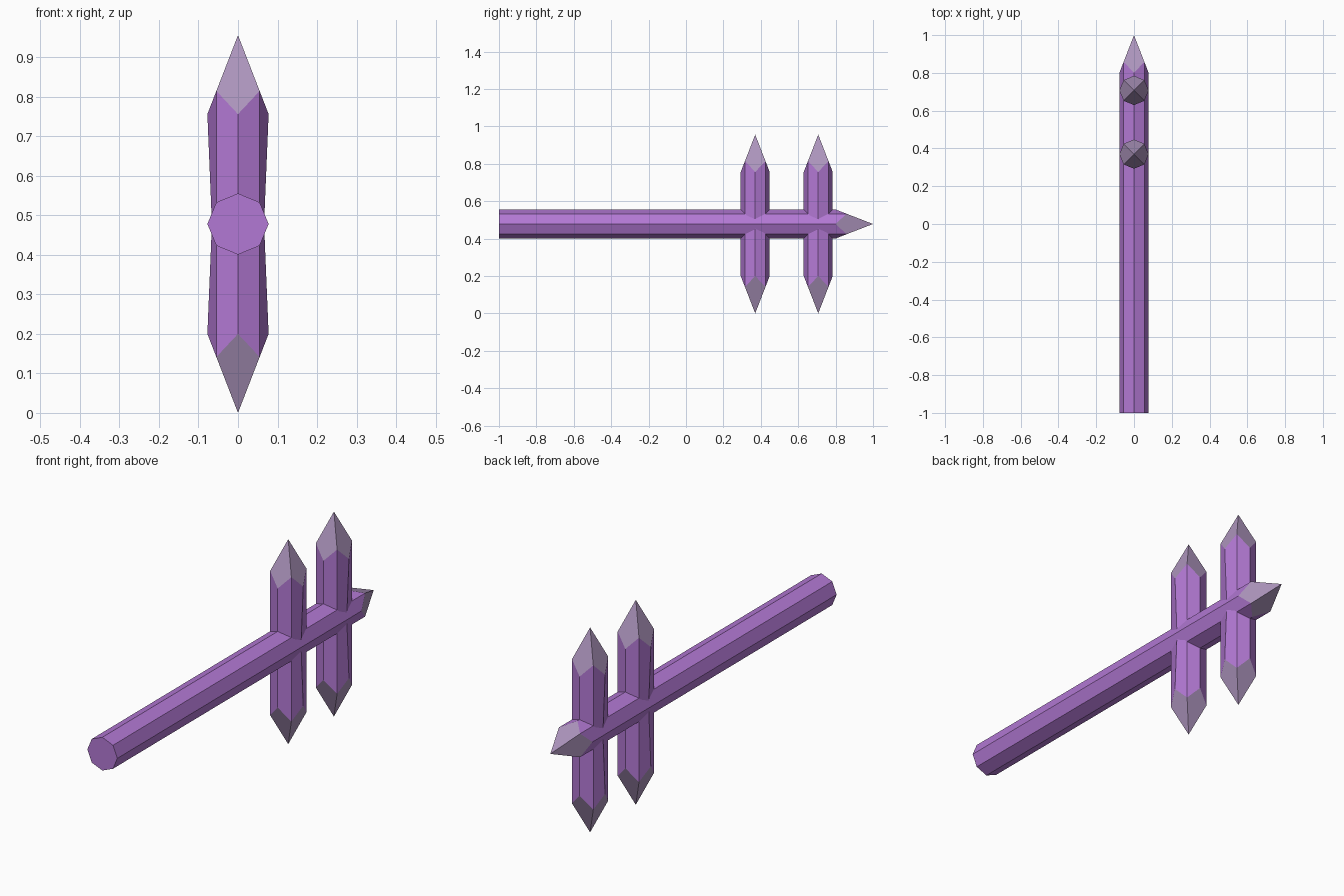
import bpy, bmesh
from math import sin, cos, pi
from mathutils import Matrix

if "Cube" in bpy.data.objects:
    bpy.data.objects.remove(bpy.data.objects["Cube"])

R, MID, TIP = 0.0775, 0.478, 0.2      # rod radius, axis height, point length


def material(name, rgb):
    m = bpy.data.materials.new(name)
    m.diffuse_color = (*rgb, 1)
    m.use_nodes = True
    m.node_tree.nodes["Principled BSDF"].inputs["Base Color"].default_value = m.diffuse_color
    return m


MATS = [material("purple", (0.45, 0.19, 0.66)), material("pale_tip", (0.42, 0.30, 0.51))]


def ring(bm, z_axis, z_diag, waist=R):
    # octagon; corners on the axes and on the diagonals may sit at different heights
    out = []
    for i in range(8):
        a = i * pi / 4
        rx = waist if i in (0, 4) else R
        out.append(bm.verts.new((rx * cos(a), R * sin(a), z_diag if i % 2 else z_axis)))
    return out


def bridge(bm, a, b):
    for i in range(8):
        j = (i + 1) % 8
        bm.faces.new((a[i], a[j], b[j], b[i]))


def point(bm, loop, z):
    # chiselled four-sided point
    apex = bm.verts.new((0, 0, z))
    for i in range(8):
        f = bm.faces.new((loop[i], loop[(i + 1) % 8], apex))
        f.material_index = 1


def shoulder(bm, end, s=1):
    # zigzag ring where the octagon is cut by the square point
    return ring(bm, end - s * TIP, end - s * TIP * cos(pi / 4))


def finish(bm, name, matrix):
    bmesh.ops.recalc_face_normals(bm, faces=bm.faces)
    me = bpy.data.meshes.new(name)
    bm.to_mesh(me)
    bm.free()
    me.transform(matrix)
    for m in MATS:
        me.materials.append(m)
    ob = bpy.data.objects.new(name, me)
    bpy.context.collection.objects.link(ob)
    return ob


# long shaft with one pointed end, laid along +y
bm = bmesh.new()
base, top = ring(bm, -1, -1), shoulder(bm, 1)
bm.faces.new(base)
bridge(bm, base, top)
point(bm, top, 1)
shaft = finish(bm, "shaft", Matrix.Translation((0, 0, MID)) @ Matrix.Rotation(-pi / 2, 4, 'X'))

# two double-pointed crossbars, slightly waisted where they meet the shaft
for k, y in enumerate((0.37, 0.707)):
    bm = bmesh.new()
    low, mid, top = shoulder(bm, -MID, -1), ring(bm, 0, 0, 0.066), shoulder(bm, MID)
    bridge(bm, low, mid)
    bridge(bm, mid, top)
    point(bm, low, -MID)
    point(bm, top, MID)
    bar = finish(bm, f"crossbar_{k + 1}", Matrix.Translation((0, y, MID)))
    bar.hide_render = True
    # fuse into the shaft
    mod = shaft.modifiers.new(f"join_{k + 1}", 'BOOLEAN')
    mod.operation, mod.solver, mod.object = 'UNION', 'EXACT', bar
